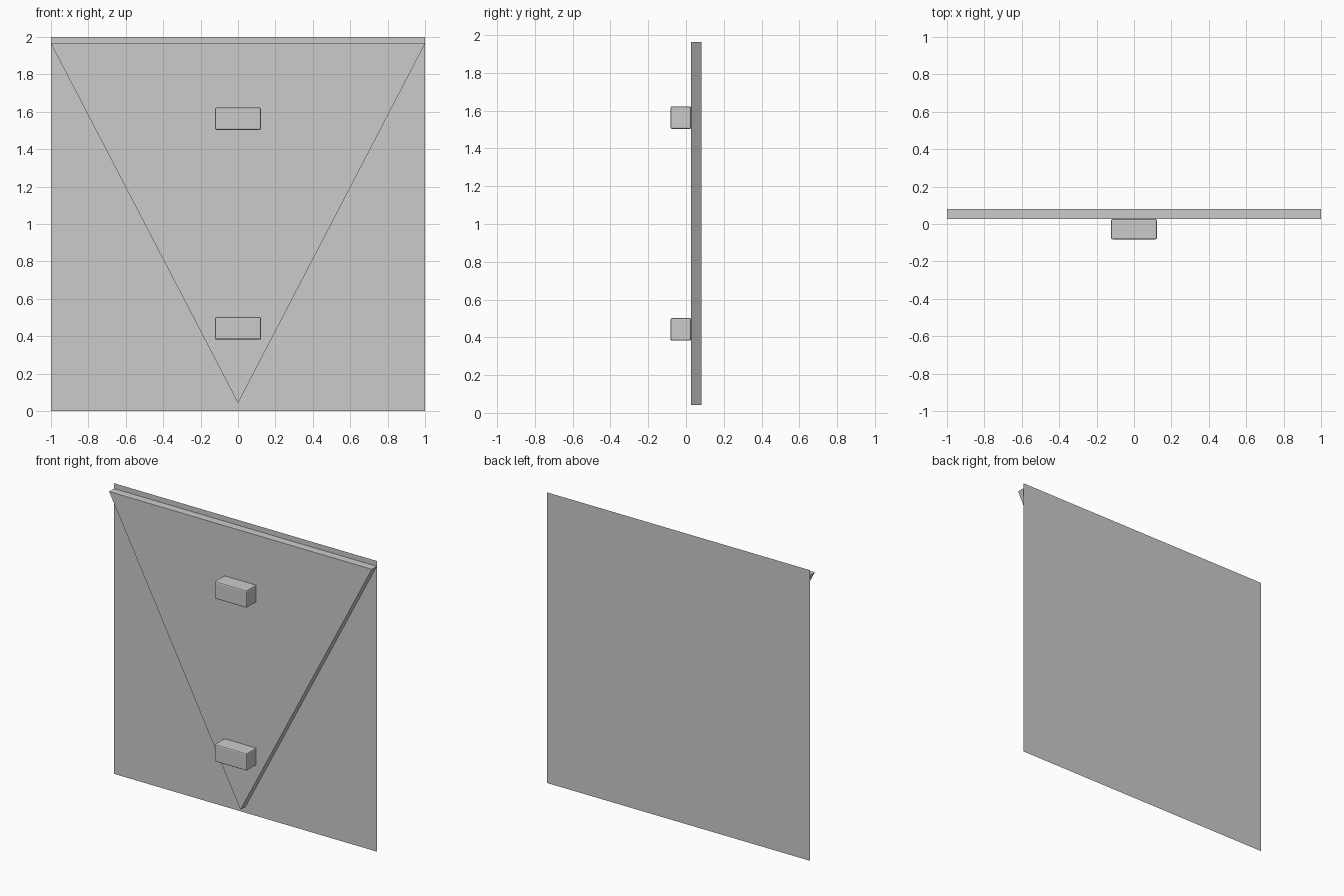
import bpy
import bmesh

cube = bpy.data.objects.get("Cube")
if cube:
    bpy.data.objects.remove(cube)

GREY = (0.6, 0.6, 0.6, 1.0)
grey = bpy.data.materials.new("plain grey")
grey.use_nodes = True
grey.diffuse_color = GREY
grey.node_tree.nodes["Principled BSDF"].inputs["Base Color"].default_value = GREY

BACK_Y, WEDGE_Y, BLOCK_Y = 0.082, 0.027, -0.082


def extruded(name, outline, y_front, y_back):
    """Flat x-z outline at y_front, extruded to y_back when they differ."""
    bm = bmesh.new()
    face = bm.faces.new([bm.verts.new((x, y_front, z)) for x, z in outline])
    if y_back != y_front:
        side = bmesh.ops.extrude_face_region(bm, geom=[face], use_keep_orig=True)
        moved = [v for v in side["geom"] if isinstance(v, bmesh.types.BMVert)]
        bmesh.ops.translate(bm, verts=moved, vec=(0, y_back - y_front, 0))
        bmesh.ops.recalc_face_normals(bm, faces=bm.faces)
    mesh = bpy.data.meshes.new(name)
    bm.to_mesh(mesh)
    bm.free()
    mesh.materials.append(grey)
    obj = bpy.data.objects.new(name, mesh)
    bpy.context.collection.objects.link(obj)
    return obj


# Square sheet at the back
extruded("back_sheet", [(-1, 0), (1, 0), (1, 2), (-1, 2)], BACK_Y, BACK_Y)

# Triangular slab pointing down, just in front of the sheet
extruded("triangle_slab", [(0, 0.042), (1, 1.964), (-1, 1.964)], WEDGE_Y, BACK_Y - 0.001)

# Two bevelled blocks on the slab
for name, z in (("lower_block", 0.442), ("upper_block", 1.563)):
    block = extruded(name, [(-0.123, z - 0.06), (0.123, z - 0.06),
                            (0.123, z + 0.06), (-0.123, z + 0.06)], BLOCK_Y, WEDGE_Y)
    bevel = block.modifiers.new("edge_bevel", "BEVEL")
    bevel.width = 0.008
    bevel.segments = 2
